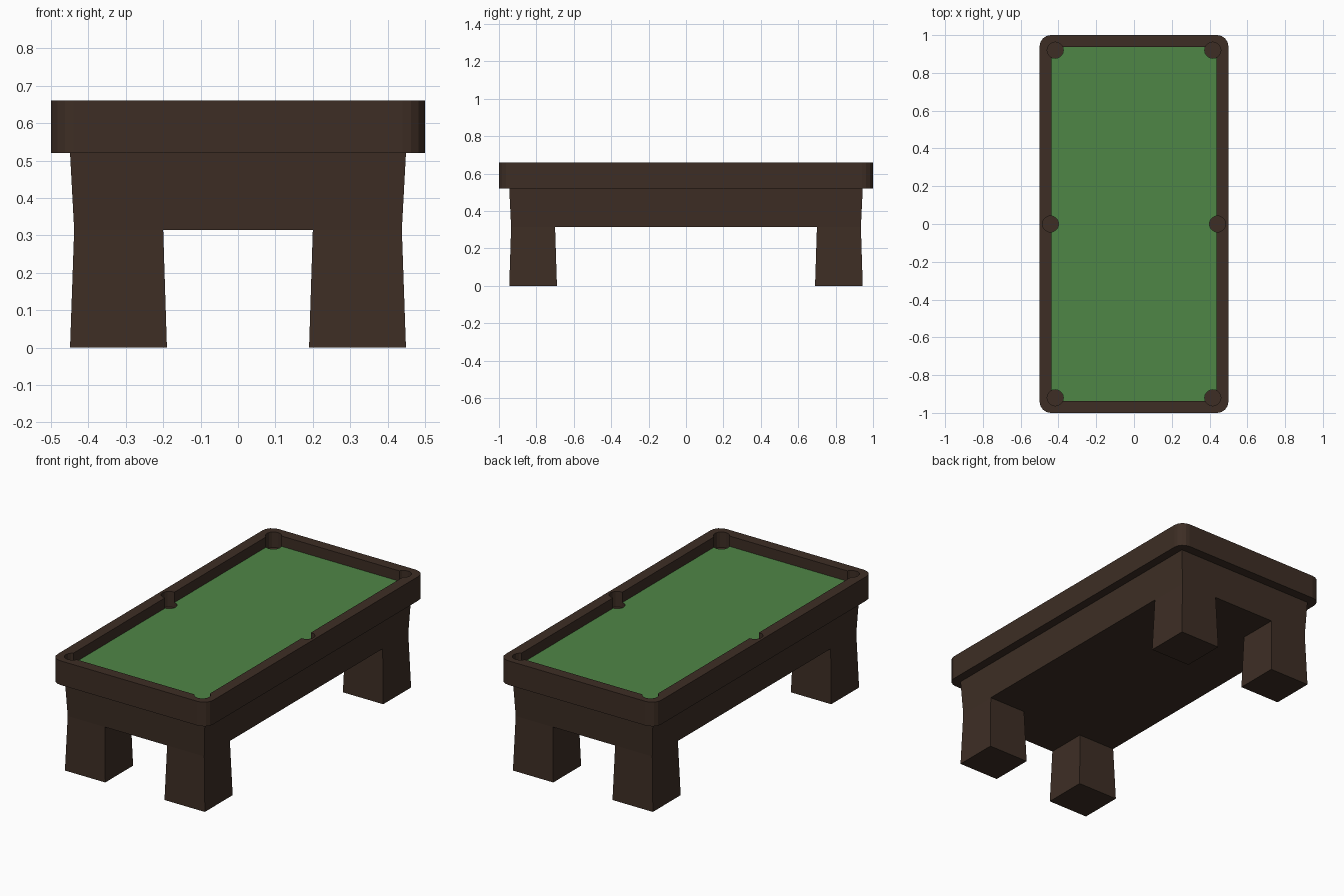
import bpy, bmesh, math

if "Cube" in bpy.data.objects:
    bpy.data.objects.remove(bpy.data.objects["Cube"])

def material(name, rgb):
    m = bpy.data.materials.new(name)
    m.diffuse_color = (*rgb, 1)
    m.use_nodes = True
    m.node_tree.nodes["Principled BSDF"].inputs["Base Color"].default_value = m.diffuse_color
    return m

WOOD = material("dark_wood", (0.047, 0.027, 0.018))
FELT = material("green_felt", (0.078, 0.24, 0.062))

def make_object(name, bm):
    bmesh.ops.recalc_face_normals(bm, faces=bm.faces)
    me = bpy.data.meshes.new(name)
    bm.to_mesh(me)
    bm.free()
    ob = bpy.data.objects.new(name, me)
    bpy.context.collection.objects.link(ob)
    me.materials.append(WOOD)
    return ob

def loft(bm, rings):
    """Closed solid through rings of equal length."""
    vs = [[bm.verts.new(p) for p in r] for r in rings]
    n = len(vs[0])
    for a, b in zip(vs, vs[1:]):
        for i in range(n):
            j = (i + 1) % n
            bm.faces.new((a[i], a[j], b[j], b[i]))
    bm.faces.new(vs[0][::-1])
    bm.faces.new(vs[-1])

def rect(x0, x1, y0, y1, z):
    return [(x0, y0, z), (x1, y0, z), (x1, y1, z), (x0, y1, z)]

def circle(cx, cy, r, z, n=16):
    return [(cx + r * math.cos(2 * math.pi * i / n),
             cy + r * math.sin(2 * math.pi * i / n), z) for i in range(n)]

def rounded_rect(hx, hy, r, z, seg=4):
    pts = []
    for q, (sx, sy) in enumerate(((1, 1), (-1, 1), (-1, -1), (1, -1))):
        for i in range(seg + 1):
            a = math.pi / 2 * (q + i / seg)
            pts.append((sx * (hx - r) + r * math.cos(a), sy * (hy - r) + r * math.sin(a), z))
    return pts

# table top slab with rounded corners
bm = bmesh.new()
loft(bm, [rounded_rect(0.5, 1.0, 0.06, z) for z in (0.52, 0.66)])
top = make_object("table_top", bm)

# cutters: sunken playing field and six round pockets
bm = bmesh.new()
loft(bm, [rect(-0.438, 0.438, -0.938, 0.938, z) for z in (0.60, 0.75)])
field = make_object("field_cutter", bm)
bm = bmesh.new()
for s in (-1, 1):
    for x, y in ((0.417, -0.92), (0.442, 0), (0.417, 0.92)):
        loft(bm, [circle(s * x, y, 0.043, z) for z in (0.57, 0.76)])
pockets = make_object("pocket_cutter", bm)

bpy.context.view_layer.objects.active = top
for cutter in (field, pockets):
    mod = top.modifiers.new("cut", 'BOOLEAN')
    mod.operation = 'DIFFERENCE'
    mod.solver = 'EXACT'
    mod.object = cutter
    bpy.ops.object.modifier_apply(modifier=mod.name)
    bpy.data.objects.remove(cutter)

# playing field gets the felt colour
top.data.materials.clear()
top.data.materials.append(WOOD)
top.data.materials.append(FELT)
for f in top.data.polygons:
    f.material_index = int(f.normal.z > 0.9 and abs(f.center.z - 0.60) < 0.01)

# apron body, flaring slightly towards the top
bm = bmesh.new()
loft(bm, [rect(-x, x, -y, y, z) for x, y, z in ((0.438, 0.935, 0.315), (0.449, 0.945, 0.52))])
make_object("apron", bm)

# four legs, widening towards the floor
for sx, side in ((-1, "left"), (1, "right")):
    for sy, end in ((-1, "front"), (1, "back")):
        bm = bmesh.new()
        loft(bm, [rect(sx * 0.19, sx * 0.449, sy * 0.69, sy * 0.945, 0),
                  rect(sx * 0.20, sx * 0.438, sy * 0.70, sy * 0.935, 0.315)])
        make_object(f"{end}_{side}_leg", bm)
